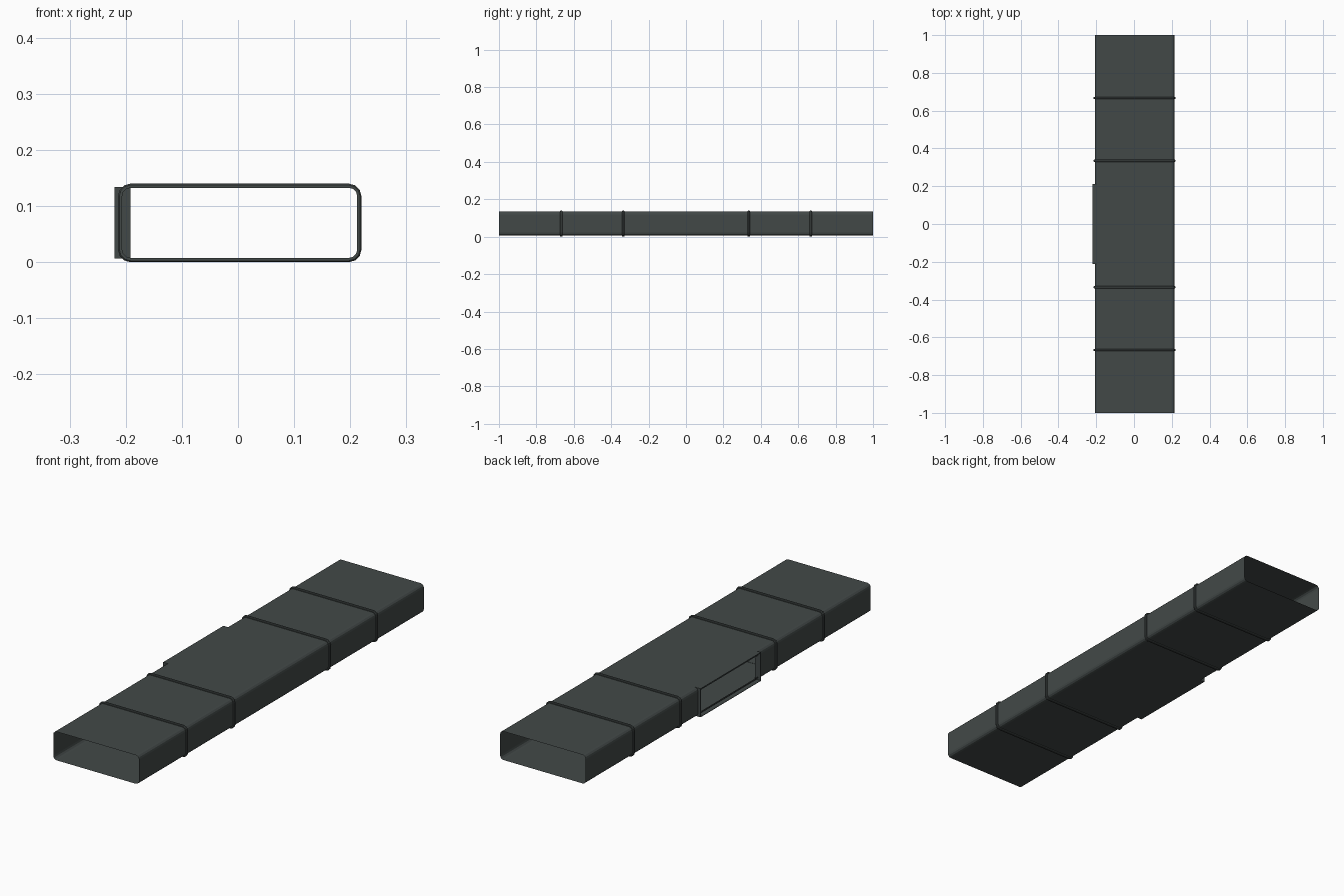
import bpy, bmesh, math

if "Cube" in bpy.data.objects:
    bpy.data.objects.remove(bpy.data.objects["Cube"])

mat = bpy.data.materials.new("dark grey metal")
mat.diffuse_color = (0.055, 0.066, 0.064, 1)
mat.use_nodes = True
mat.node_tree.nodes["Principled BSDF"].inputs["Base Color"].default_value = mat.diffuse_color

CX, CZ = 0.003, 0.07      # duct centre
HW, HH = 0.2105, 0.0635   # duct half width and half height
RAD, SEG = 0.016, 3       # rounded corners
VENT = 0.212              # half length of the side opening


def outline(grow):
    """Rounded rectangle in x,z, grown outward; starts on the lower right corner."""
    pts = []
    r = RAD + grow
    for sx, sz, a0 in ((1, -1, -90), (1, 1, 0), (-1, 1, 90), (-1, -1, 180)):
        for i in range(SEG + 1):
            a = math.radians(a0 + 90 * i / SEG)
            pts.append((CX + sx * (HW - RAD) + r * math.cos(a),
                        CZ + sz * (HH - RAD) + r * math.sin(a)))
    return pts


def sweep(name, rings, close=False, skip=None):
    """Skin matching rings of (x, y, z) points."""
    bm = bmesh.new()
    rows = [[bm.verts.new(p) for p in ring] for ring in rings]
    n = len(rows[0])
    for k in range(len(rows) if close else len(rows) - 1):
        a, b = rows[k], rows[(k + 1) % len(rows)]
        for i in range(n):
            if skip and skip(k, i):
                continue
            j = (i + 1) % n
            bm.faces.new((a[i], b[i], b[j], a[j]))
    bmesh.ops.recalc_face_normals(bm, faces=bm.faces)
    me = bpy.data.meshes.new(name)
    bm.to_mesh(me)
    bm.free()
    me.materials.append(mat)
    ob = bpy.data.objects.new(name, me)
    bpy.context.collection.objects.link(ob)
    return ob


# Thin duct shell, with its flat left side left open between the vent edges
left = 3 * SEG + 2
sweep("duct_shell",
      [[(x, y, z) for x, z in outline(0)] for y in (-1, -VENT, VENT, 1)],
      skip=lambda k, i: k == 1 and i == left)

# Joint ribs around the duct
for n, y0 in enumerate((-0.667, -0.335, 0.335, 0.667)):
    w = 0.006
    sec = ((-w, -0.001), (-w, 0.004), (-w / 2, 0.0065),
           (w / 2, 0.0065), (w, 0.004), (w, -0.001))
    sweep("joint_rib_%d" % (n + 1),
          [[(x, y0 + dy, z) for x, z in outline(g)] for dy, g in sec], close=True)

# Open collar around the side vent
def frame(x, t):
    return [(x, sy * (VENT - t), CZ + sz * (HH - t))
            for sy, sz in ((-1, -1), (1, -1), (1, 1), (-1, 1))]

x_out, x_in = -0.22, CX - HW + RAD
sweep("vent_collar", [frame(x_in, 0), frame(x_out, 0), frame(x_out, 0.002), frame(x_in, 0.002)],
      close=True)
